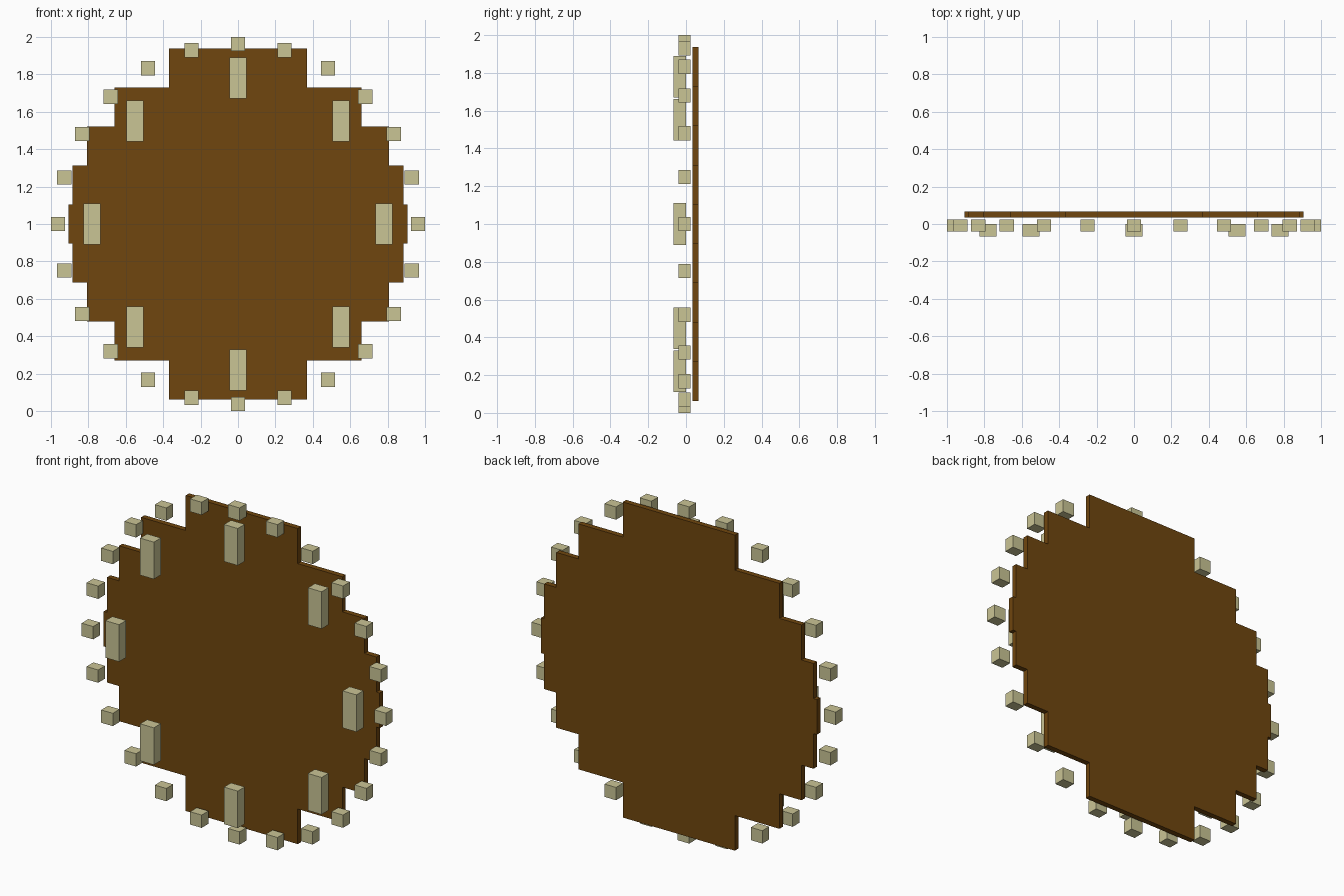
import bpy
import bmesh
from math import sin, cos, tau

if "Cube" in bpy.data.objects:
    bpy.data.objects.remove(bpy.data.objects["Cube"])

CENTRE_Z = 1.0


def make_material(name, rgb):
    mat = bpy.data.materials.new(name)
    mat.use_nodes = True
    colour = (*rgb, 1.0)
    mat.diffuse_color = colour
    mat.node_tree.nodes["Principled BSDF"].inputs["Base Color"].default_value = colour
    return mat


def finish(name, bm, mat):
    bmesh.ops.recalc_face_normals(bm, faces=bm.faces)
    mesh = bpy.data.meshes.new(name)
    bm.to_mesh(mesh)
    bm.free()
    mesh.materials.append(mat)
    obj = bpy.data.objects.new(name, mesh)
    bpy.context.collection.objects.link(obj)
    return obj


def add_ring(name, count, radius, size, y, mat):
    """Upright boxes spaced evenly around a vertical circle."""
    for i in range(count):
        angle = tau * i / count
        bm = bmesh.new()
        bmesh.ops.create_cube(bm, size=1)
        bmesh.ops.scale(bm, vec=size, verts=bm.verts)
        obj = finish(f"{name}_{i + 1}", bm, mat)
        obj.location = (radius * sin(angle), y, CENTRE_Z + radius * cos(angle))


brown = make_material("dark brown", (0.162, 0.061, 0.0044))
tan = make_material("pale tan", (0.59, 0.555, 0.30))

# Stepped round backing board: rows of equal height, narrower away from the middle
half_widths = [0.907, 0.885, 0.806, 0.661, 0.368]
row = 0.2083
front_y, back_y = 0.035, 0.067
quarter = []
for i, w in enumerate(half_widths):
    if i:
        quarter.append((w, (i - 0.5) * row))
    quarter.append((w, (i + 0.5) * row))
right_side = [(x, -z) for x, z in reversed(quarter)] + quarter
outline = right_side + [(-x, z) for x, z in reversed(right_side)]

bm = bmesh.new()
face = bm.faces.new([bm.verts.new((x, front_y, CENTRE_Z + z)) for x, z in outline])
extruded = bmesh.ops.extrude_face_region(bm, geom=[face])["geom"]
moved = [v for v in extruded if isinstance(v, bmesh.types.BMVert)]
bmesh.ops.translate(bm, vec=(0, back_y - front_y, 0), verts=moved)
finish("backing_board", bm, brown)

# Small cubes around the rim
add_ring("rim_block", 24, 0.962, (0.076, 0.064, 0.076), -0.008, tan)

# Tall blocks marking eight positions on the face
add_ring("face_marker", 8, 0.78, (0.09, 0.066, 0.22), -0.034, tan)
